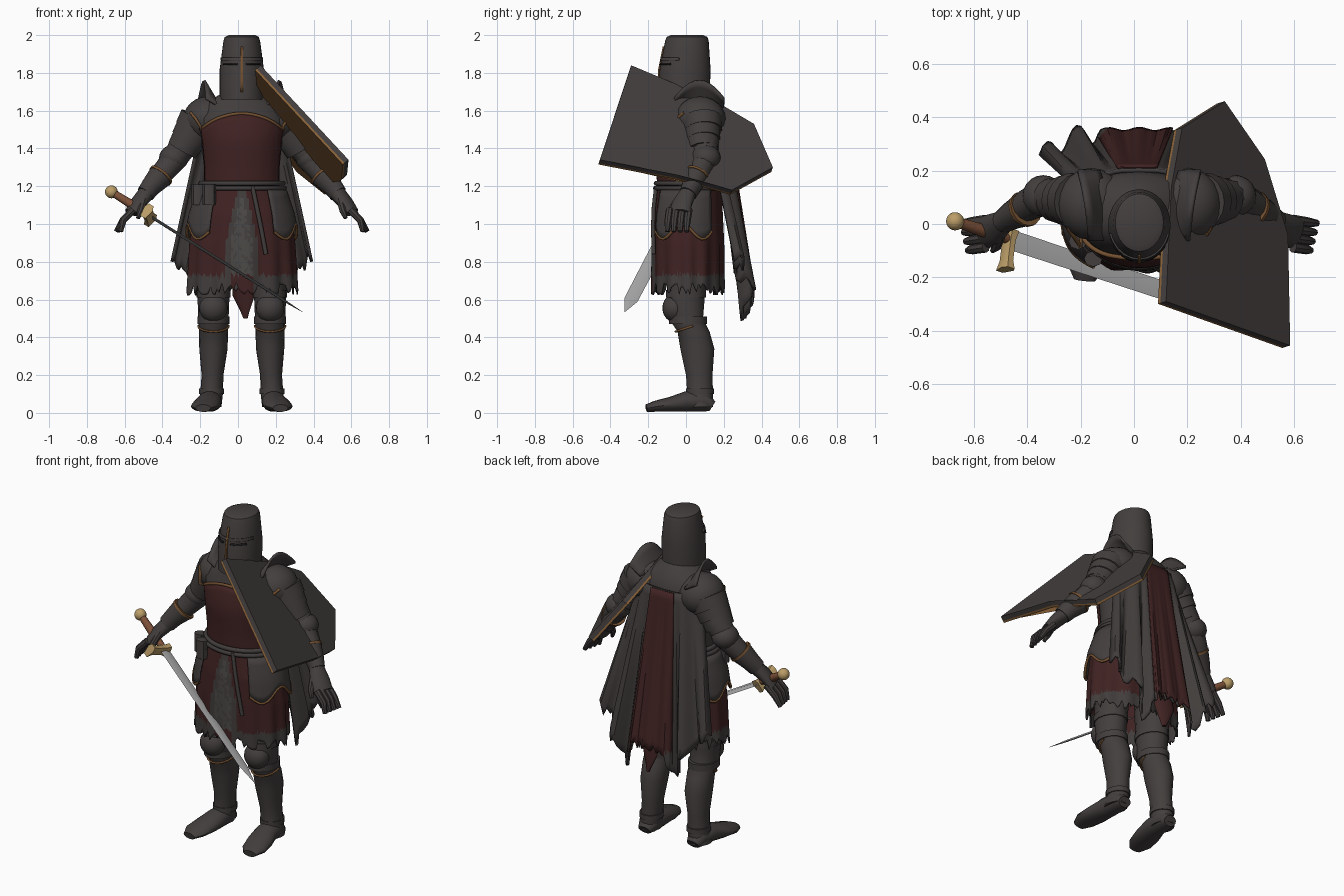
import bpy, bmesh, math, random
from math import sin, cos, pi
from mathutils import Vector

random.seed(4)
if "Cube" in bpy.data.objects:
    bpy.data.objects.remove(bpy.data.objects["Cube"])

CX = 0.02  # body's mirror line


def material(name, r, g, b):
    m = bpy.data.materials.new(name)
    m.use_nodes = True
    m.diffuse_color = (r, g, b, 1)
    m.node_tree.nodes["Principled BSDF"].inputs["Base Color"].default_value = (r, g, b, 1)
    return m


STEEL = material("dark steel", .056, .049, .047)
CLOTH = material("grey cloth", .052, .046, .044)
RED = material("dark red cloth", .052, .016, .016)
TRIM = material("brown trim", .17, .08, .03)
WOOD = material("shield back wood", .25, .12, .04)
GOLD = material("brass", .5, .34, .14)
GRIP = material("leather grip", .2, .08, .04)
BLADE = material("blade steel", .44, .44, .44)
MAIL = material("chain mail", .07, .067, .062)
BLACK = material("shadow black", .016, .015, .015)


def finish(bm, name, mats, rule=None, thick=0, smooth=True):
    bmesh.ops.recalc_face_normals(bm, faces=bm.faces)
    me = bpy.data.meshes.new(name)
    if rule:
        for f in bm.faces:
            f.material_index = rule(f.calc_center_median())
    bm.to_mesh(me)
    bm.free()
    ob = bpy.data.objects.new(name, me)
    bpy.context.collection.objects.link(ob)
    for m in mats:
        me.materials.append(m)
    if thick:
        s = ob.modifiers.new("thickness", "SOLIDIFY")
        s.thickness, s.offset = thick, 0
    if smooth:
        bpy.ops.object.select_all(action="DESELECT")
        ob.select_set(True)
        bpy.context.view_layer.objects.active = ob
        bpy.ops.object.shade_smooth_by_angle(angle=math.radians(40))
    return ob


def sheet(name, f, nu, nv, mats, rule=None, thick=.008, wrap=False):
    """Grid surface from f(u, v), both 0..1."""
    bm = bmesh.new()
    cols = nu if wrap else nu + 1
    g = [[bm.verts.new(f(i / nu, j / nv)) for j in range(nv + 1)] for i in range(cols)]
    for i in range(nu):
        a, b = g[i], g[(i + 1) % cols]
        for j in range(nv):
            bm.faces.new((a[j], b[j], b[j + 1], a[j + 1]))
    return finish(bm, name, mats, rule, thick)


def skin(name, rings, mats, smooth=True):
    bm = bmesh.new()
    vs = [[bm.verts.new(p) for p in r] for r in rings]
    n = len(vs[0])
    for a, b in zip(vs, vs[1:]):
        for i in range(n):
            bm.faces.new((a[i], a[(i + 1) % n], b[(i + 1) % n], b[i]))
    bm.faces.new(vs[0])
    bm.faces.new(vs[-1])
    return finish(bm, name, mats, smooth=smooth)


def loft(name, secs, mats, n=24):
    """Level elliptical sections: x, y, z, rx, ry."""
    return skin(name, [[(x + rx * sin(2 * pi * i / n), y - ry * cos(2 * pi * i / n), z)
                        for i in range(n)] for x, y, z, rx, ry in secs], mats)


def limb(name, secs, mat, n=12):
    """Sections square to a path: point, width, depth."""
    rings = []
    for k, (p, ra, rb) in enumerate(secs):
        d = Vector(secs[min(k + 1, len(secs) - 1)][0]) - Vector(secs[max(k - 1, 0)][0])
        q = d.to_track_quat("Z", "Y")
        rings.append([Vector(p) + q @ Vector((ra * cos(2 * pi * i / n), rb * sin(2 * pi * i / n), 0))
                      for i in range(n)])
    return skin(name, rings, [mat])


def ball(name, p, r, mat):
    bm = bmesh.new()
    bmesh.ops.create_uvsphere(bm, u_segments=20, v_segments=12, radius=1)
    for v in bm.verts:
        v.co = Vector((p[i] + r[i] * v.co[i] for i in range(3)))
    return finish(bm, name, [mat])


def cord(name, pts, r, mat, closed=False):
    cu = bpy.data.curves.new(name, "CURVE")
    cu.dimensions, cu.bevel_depth, cu.bevel_resolution = "3D", r, 1
    sp = cu.splines.new("POLY")
    sp.points.add(len(pts) - 1)
    for q, p in zip(sp.points, pts):
        q.co = (*p, 1)
    sp.use_cyclic_u = closed
    cu.materials.append(mat)
    ob = bpy.data.objects.new(name, cu)
    bpy.context.collection.objects.link(ob)


def on(table, th, z, grow=0):
    """Point on a body described by (z, rx, ry, cy) rows, lowest first."""
    row = table[-1]
    for a, b in zip(table, table[1:]):
        if z <= b[0]:
            t = max(0, (z - a[0]) / (b[0] - a[0]))
            row = [a[i] + t * (b[i] - a[i]) for i in range(4)]
            break
    return Vector((CX + (row[1] + grow) * sin(th), row[3] - (row[2] + grow) * cos(th), z))


# Torso, tabard and neckline trim
TORSO = [(1.15, .2, .16, .02), (1.3, .2, .165, .02), (1.45, .215, .175, .02), (1.56, .24, .165, .035),
         (1.64, .19, .14, .04), (1.69, .11, .12, .02), (1.74, .08, .09, .01)]
loft("torso_armor", [(CX, c, z, rx, ry) for z, rx, ry, c in TORSO], [STEEL], 32)


def tabard(u, v):
    th = (u - .5) * 2.4
    return on(TORSO, th, 1.2 + v * (.385 - .1 * sin(th) ** 2), .008)


sheet("chest_tabard", tabard, 24, 10, [RED])
cord("neckline_trim", [tabard(i / 24, 1) for i in range(25)], .009, TRIM)

# Helmet with cross and eye slits
HELM = [(1.66, .117, .135, -.01), (1.82, .117, .135, -.005), (1.97, .097, .115, .005), (1.99, .09, .108, .005)]
loft("great_helm", [(CX, c, z, rx, ry) for z, rx, ry, c in HELM] + [(CX, .005, 2, .07, .085)], [STEEL], 32)
for name, a, b, z0, z1, m in (("helm_cross_upright", -.05, .05, 1.7, 1.94, TRIM),
                              ("helm_brow_band", -1.3, 1.3, 1.865, 1.88, STEEL),
                              ("right_eye_slit", -.95, -.2, 1.842, 1.852, BLACK),
                              ("left_eye_slit", .2, .95, 1.842, 1.852, BLACK)):
    sheet(name, lambda u, v: on(HELM, a + u * (b - a), z0 + v * (z1 - z0), .003), 10, 4, [m])

# Skirt with mail gusset and torn hem
SKIRT = [(.6, .29, .185, .01), (.9, .275, .185, .01), (1.05, .255, .18, .01), (1.22, .205, .165, .02)]
NS = 120
hem = [random.uniform(.62, .69) for i in range(NS)]


def skirt(u, v):
    z = 1.2 + v * (hem[round(u * NS) % NS] - 1.2)
    return on(SKIRT, 2 * pi * u, z, .008 * v * sin(13 * 2 * pi * u))


def skirt_colour(c):
    d, gap = abs(c.x - CX), min(.06, .01 + .22 * (1.12 - c.z))
    if c.y < 0 and d < gap:
        return 0 if c.z < .73 else random.choice((2, 2, 3))
    return 1 if (c.y < 0 and d < gap + .025) or c.z < .73 else 0


sheet("skirt", skirt, NS, 36, [RED, CLOTH, MAIL, STEEL], skirt_colour, wrap=True)

# Belts and pouches
for z in (1.19, 1.215):
    cord("waist_belt", [on(SKIRT, i * pi / 16, z, .012) for i in range(32)], .014, CLOTH, True)
cord("hanging_belt", [on(SKIRT, .25 + .2 * t, 1.2 - .36 * t, .016) for t in (0, .3, .6, 1)], .012, CLOTH)
for th in (-.75, -1.15):
    p = on(SKIRT, th, 1.16, .03)
    limb("belt_pouch", [(p + Vector((0, 0, h)), .035, .03) for h in (-.06, .05)], STEEL, 8)

# Cape: a long red panel between torn grey folds
NC = 60
ragged = [random.uniform(-.03, .03) for i in range(NC + 1)]


def cape(u, v, lift=0):
    s = 2 * u - 1
    low = .66 - .17 * max(0, 1 - abs(abs(s) - .45) * 6) + .16 * max(0, abs(s) - .6) / .4
    z = 1.58 + v * (low + ragged[round(u * NC)] - 1.58)
    fold = (.04 if abs(s) > .42 else .006) * v * cos(s * 20)
    return (CX + s * (.2 + .17 * v), .2 + .14 * v - .1 * s ** 4 + fold + lift, z)


sheet("grey_cape", cape, NC, 20, [CLOTH], thick=.016)
sheet("red_cape_panel", lambda u, v: cape(.29 + .38 * u, v, .014), 24, 20, [RED, CLOTH],
      lambda c: int(c.z < .66))
limb("cape_tail", [((.03, .27, .8), .06, .02), ((.03, .3, .62), .06, .02), ((.04, .31, .5), .012, .01)], RED)

# Paired parts
for s, side in ((-1, "right"), (1, "left")):
    def P(x, y, z):
        return Vector((CX + s * x, y, z))

    # Hip plates with trimmed lower edge
    def tasset(u, v):
        th = s * (.62 + 1.6 * u)
        return on(SKIRT, th, 1.18 - v * (.22 + .04 * sin(3 * pi * u)), .018 + .008 * v)
    sheet(side + "_hip_plate", tasset, 16, 6, [STEEL])
    cord(side + "_hip_plate_trim", [tasset(i / 16, 1) for i in range(17)], .008, TRIM)

    # Leg, knee and boot
    loft(side + "_leg", [(CX + s * x, y, z, a, b) for x, y, z, a, b in (
        (.14, .02, .95, .1, .12), (.15, .0, .62, .085, .1), (.15, .0, .5, .08, .09), (.15, .04, .43, .077, .085),
        (.15, .06, .34, .075, .09), (.155, .07, .2, .058, .07), (.16, .075, .1, .06, .068),
        (.17, .07, .03, .062, .072))], [STEEL], 16)
    ball(side + "_knee_cap", P(.15, -.06, .555), (.075, .065, .075), STEEL)
    for z, y, a, b in ((.63, 0, .09, .105), (.49, .01, .085, .1)):
        loft(side + "_knee_lame", [(CX + s * .15, y, z + h, a, b) for h in (-.02, .02)], [STEEL], 16)
    cord(side + "_greave_trim", [P(.15 + .08 * sin(t), .035 - .09 * cos(t), .46 - .03 * cos(t))
                                 for t in (i * .2 - 1.6 for i in range(17))], .006, TRIM)
    loft(side + "_ankle_cuff", [(CX + s * .16, .075, z, .066, .074) for z in (.1, .13)], [STEEL], 16)
    limb(side + "_boot", [(P(x, y, z), w, z - .005) for x, y, z, w in (
        (.165, .14, .035, .04), (.165, .1, .06, .06), (.17, .0, .06, .065), (.185, -.08, .045, .075),
        (.2, -.16, .035, .07), (.205, -.21, .025, .04))], STEEL, 14)

    # Shoulder plates and standing neck guard
    ball(side + "_pauldron", P(.18, .075, 1.555), (.13, .135, .12), STEEL)
    for k in range(3):
        limb(side + "_shoulder_lame", [(P(.22 + .03 * k, .085, 1.55 - .05 * k), .108 - .01 * k, .114 - .011 * k),
                                       (P(.255 + .03 * k, .09, 1.49 - .05 * k), .102 - .01 * k, .106 - .011 * k)],
             STEEL, 18)
    cord(side + "_pauldron_trim", [tabard(.5 + s * .5, 1), P(.22, -.085, 1.52), P(.25, -.04, 1.565),
                                   P(.27, -.01, 1.59)], .008, TRIM)
    sheet(side + "_neck_guard", lambda u, v: P(.11 + .08 * v + .04 * u * u, -.06 + .26 * u,
                                               1.62 + .14 * v * sin(pi * (.1 + .8 * u))), 10, 4, [STEEL], thick=.014)

    # Arm, elbow and gauntlet
    limb(side + "_arm", [(P(.23, .085, 1.55), .08, .08), (P(.3, .1, 1.43), .075, .075), (P(.36, .1, 1.34), .068, .068),
                         (P(.42, .07, 1.27), .06, .06), (P(.49, .03, 1.19), .045, .045)], STEEL)
    ball(side + "_elbow_cap", P(.36, .105, 1.35), (.078, .078, .07), STEEL)
    cuff = [(P(.43, .055, 1.255), .066, .068), (P(.48, .03, 1.2), .053, .055), (P(.51, .01, 1.16), .045, .05)]
    limb(side + "_gauntlet_cuff", cuff, STEEL, 14)
    limb(side + "_cuff_trim", [(P(.425, .058, 1.261), .069, .071), (P(.433, .053, 1.251), .069, .071)], TRIM, 14)
    limb(side + "_hand", [(P(.5, .015, 1.17), .04, .045), (P(.55, -.02, 1.11), .06, .035),
                          (P(.585, -.035, 1.06), .06, .03)], STEEL)
    for k in range(4):
        y = .015 - .034 * k
        limb(side + "_finger", [(P(.575, y, 1.075), .02, .02), (P(.628, y - .008, 1.02), .019, .019),
                                (P(.665 - .008 * k, y - .012, .96), .013, .013)], STEEL, 8)
    limb(side + "_thumb", [(P(.52, -.04, 1.13), .02, .02), (P(.535, -.085, 1.07), .018, .018),
                           (P(.55, -.1, 1.03), .01, .01)], STEEL, 8)

# Shield: heater-shaped steel slab with a wooden back
outline = [Vector(p) for p in ((.12, -.29, 1.84), (.585, -.455, 1.34), (.577, -.04, 1.26), (.49, .243, 1.18),
                               (.34, .46, 1.30), (.18, .36, 1.53), (.14, .14, 1.66))]
out = Vector((.464, .141, .385)).normalized()
for name, a, b, m in (("shield_face", 0, .028, STEEL), ("shield_back", .028, .04, WOOD)):
    skin(name, [[q - out * h for q in outline] for h in (a, b)], [m], smooth=False)
limb("shield_strap", [((.3, .06, 1.43), .02, .02), ((.42, .05, 1.33), .02, .02)], GRIP, 8)

# Sword
pommel, tip = Vector((-.67, .01, 1.17)), Vector((.34, -.325, .535))
d = (tip - pommel).normalized()
w = Vector((.12, .963, -.31)).normalized()
p = d.cross(w)


def along(t):
    return pommel.lerp(tip, t)


ball("pommel", pommel, (.034, .034, .034), GOLD)
limb("sword_grip", [(along(.02), .02, .02), (along(.11), .024, .024), (along(.2), .018, .018)], GRIP)
bar = along(.195) + Vector((0, -.045, 0))
skin("cross_guard", [[bar + w * t + p * a * k + d * b * k for a, b in
                      ((.036, .014), (.014, .024), (-.036, .014), (-.036, -.014), (.014, -.024), (.036, -.014))]
                     for t, k in ((-.075, 1.1), (-.04, .8), (.04, .8), (.075, 1.1))], [GOLD])
skin("blade", [[along(t) + w * h, along(t) + p * e, along(t) - w * h, along(t) - p * e]
               for t, h, e in ((.2, .04, .007), (.9, .036, .006), (1, .002, .001))], [BLADE])
